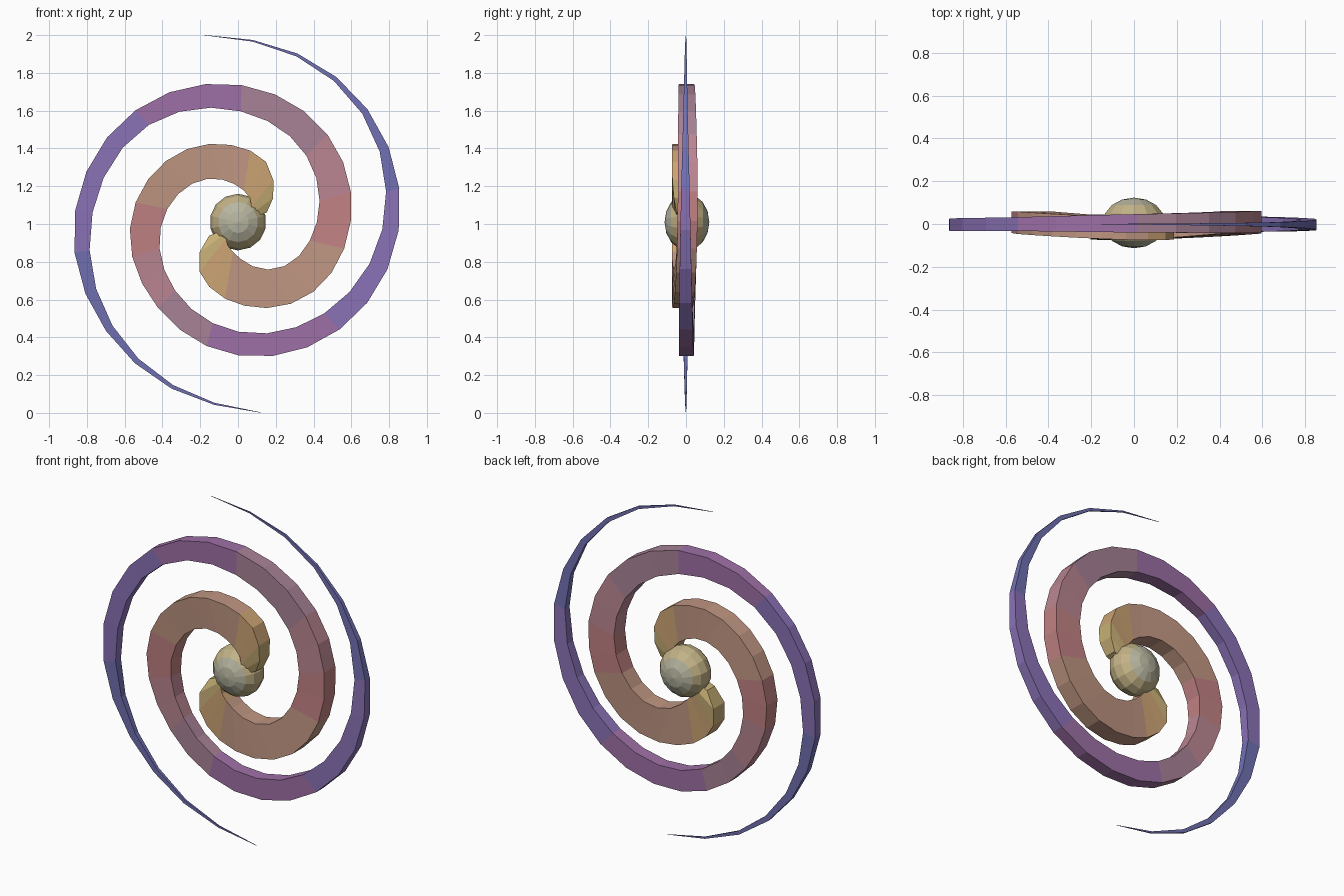
import bpy, bmesh, math

if "Cube" in bpy.data.objects:
    bpy.data.objects.remove(bpy.data.objects["Cube"])


def material(name, rgb):
    m = bpy.data.materials.new(name)
    m.diffuse_color = [((c / 255 + 0.055) / 1.055) ** 2.4 for c in rgb] + [1]
    m.use_nodes = True
    m.node_tree.nodes["Principled BSDF"].inputs["Base Color"].default_value = m.diffuse_color
    return m


def smooth_at(keys, values, t):
    # Cubic interpolation through unevenly spaced keys
    i = 0
    while i < len(keys) - 2 and t > keys[i + 1]:
        i += 1

    def slope(j):
        a, b = max(j - 1, 0), min(j + 1, len(keys) - 1)
        return (values[b] - values[a]) / (keys[b] - keys[a])
    h = keys[i + 1] - keys[i]
    u = (t - keys[i]) / h
    return ((2*u**3 - 3*u**2 + 1) * values[i] + (u**3 - 2*u**2 + u) * h * slope(i)
            + (3*u**2 - 2*u**3) * values[i + 1] + (u**3 - u**2) * h * slope(i + 1))


# Colour bands: angle where each band ends along an arm
BANDS = [(50, "yellow", (200, 176, 118)), (82, "sand", (204, 164, 116)),
         (165, "tan", (192, 150, 130)), (190, "rose", (194, 130, 132)),
         (225, "dusty_pink", (186, 134, 146)), (262, "mauve", (168, 130, 150)),
         (310, "plum", (158, 112, 166)), (368, "violet", (138, 114, 182)),
         (999, "blue", (112, 112, 178))]
MATS = [material(n, c) for _, n, c in BANDS]


def spiral_arm(name, turn, end, keys, outer, inner, steps=30):
    keys = keys + [end]
    bm = bmesh.new()
    rings, angles = [], []
    for k in range(steps + 1):
        a = keys[0] + (end - keys[0]) * k / steps
        ro, ri = smooth_at(keys, outer, a), smooth_at(keys, inner, a)
        # slab thickness and slight front-to-back drift
        half = 0.5 * min(0.105, 0.62 * max(ro - ri, 0.002))
        y = smooth_at([20, 90, 180, 270, 360, 470], [-0.015, -0.022, 0.008, 0.003, -0.003, 0], a)
        ang = math.radians(a + turn)
        ring = [bm.verts.new((r * math.cos(ang), y + s * half, 1 + r * math.sin(ang)))
                for r, s in ((ri, -1), (ro, -1), (ro, 1), (ri, 1))]
        rings.append(ring)
        angles.append(a)
    for k in range(steps):
        mid = (angles[k] + angles[k + 1]) / 2
        band = next(i for i, b in enumerate(BANDS) if mid < b[0])
        for j in range(4):
            f = bm.faces.new((rings[k][j], rings[k][(j + 1) % 4],
                              rings[k + 1][(j + 1) % 4], rings[k + 1][j]))
            f.material_index = band
    bm.faces.new(rings[0])
    bm.faces.new(rings[-1]).material_index = len(BANDS) - 1
    bmesh.ops.recalc_face_normals(bm, faces=bm.faces)
    me = bpy.data.meshes.new(name)
    bm.to_mesh(me)
    bm.free()
    for m in MATS:
        me.materials.append(m)
    bpy.context.collection.objects.link(bpy.data.objects.new(name, me))


# Two spiral arms, half a turn apart
KEYS = [22, 45, 67, 90, 135, 180, 225, 270, 315, 360, 405, 450]
spiral_arm("upper_spiral_arm", 0, 460, KEYS,
           [.165, .27, .365, .41, .50, .57, .612, .695, .777, .855, .921, .985, 1.016],
           [.05, .10, .155, .20, .315, .405, .482, .57, .66, .77, .888, .979, 1.014])
spiral_arm("lower_spiral_arm", 180, 457, KEYS,
           [.165, .30, .37, .423, .531, .595, .67, .738, .815, .87, .906, .98, 1.007],
           [.05, .09, .13, .172, .325, .415, .512, .60, .712, .78, .868, .974, 1.005])

# Flattened faceted core, poles facing front and back
bpy.ops.mesh.primitive_uv_sphere_add(segments=14, ring_count=8, radius=0.15,
                                     location=(0, 0.005, 1.01),
                                     rotation=(math.pi / 2, 0, 0))
core = bpy.context.object
core.name = "core"
core.scale = (1, 1, 0.79)
core.data.materials.append(material("core_rim", (194, 178, 134)))
core.data.materials.append(material("core_cap", (184, 182, 160)))
for p in core.data.polygons:
    p.material_index = 1 if abs(p.center.z) > 0.09 else 0
